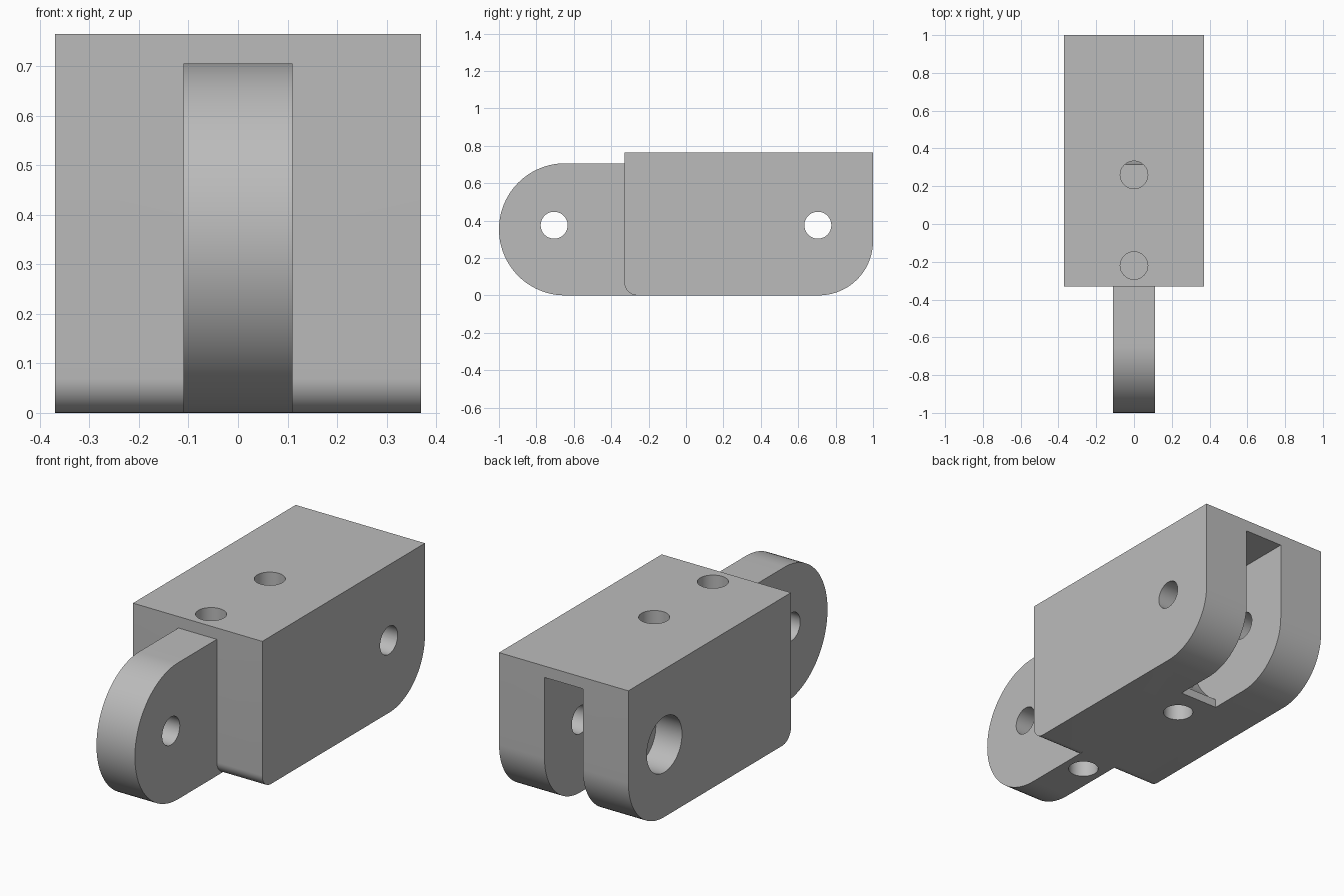
import bpy, bmesh
from math import sin, cos, radians
from mathutils import Matrix

cube = bpy.data.objects.get("Cube")
if cube:
    bpy.data.objects.remove(cube, do_unlink=True)

grey = bpy.data.materials.new("plain_grey")
grey.use_nodes = True
COLOR = (0.5, 0.5, 0.5, 1)
grey.diffuse_color = COLOR
grey.node_tree.nodes["Principled BSDF"].inputs["Base Color"].default_value = COLOR


def finish(bm, name):
    bmesh.ops.recalc_face_normals(bm, faces=bm.faces)
    mesh = bpy.data.meshes.new(name)
    bm.to_mesh(mesh)
    bm.free()
    mesh.materials.append(grey)
    obj = bpy.data.objects.new(name, mesh)
    bpy.context.collection.objects.link(obj)
    return obj


def arc(y, z, r, start, end, steps=24):
    angles = [radians(start + (end - start) * i / steps) for i in range(steps + 1)]
    return [(y + r * cos(a), z + r * sin(a)) for a in angles]


def side_profile(name, points, half_width):
    """Extrude a side (y, z) outline across x."""
    bm = bmesh.new()
    face = bm.faces.new([bm.verts.new((-half_width, y, z)) for y, z in points])
    out = bmesh.ops.extrude_face_region(bm, geom=[face])
    moved = [v for v in out["geom"] if isinstance(v, bmesh.types.BMVert)]
    bmesh.ops.translate(bm, verts=moved, vec=(2 * half_width, 0, 0))
    return finish(bm, name)


def rod(name, radius, length, center, across=False):
    bm = bmesh.new()
    turn = Matrix.Rotation(radians(90), 4, "Y") if across else Matrix()
    bmesh.ops.create_cone(bm, cap_ends=True, segments=48, radius1=radius, radius2=radius,
                          depth=length, matrix=Matrix.Translation(center) @ turn)
    return finish(bm, name)


def combine(target, other, operation):
    other.hide_render = True
    mod = target.modifiers.new(operation.lower(), "BOOLEAN")
    mod.operation = operation
    mod.solver = "EXACT"
    mod.object = other
    bpy.context.view_layer.objects.active = target
    bpy.ops.object.modifier_apply(modifier=mod.name)
    bpy.data.objects.remove(other, do_unlink=True)


FRONT, TOP, TONGUE_TOP = -0.33, 0.765, 0.706
PIN_Z, PIN_Y, PIN_R = 0.375, 0.705, 0.072

# Main block with rounded lower edges
block = side_profile("hinge_link", [(1, TOP), (FRONT, TOP)]
                     + arc(FRONT + 0.07, 0.07, 0.07, 180, 270, 12)
                     + arc(0.71, 0.29, 0.29, 270, 360), 0.37)

# Round-ended tongue at the front
r = TONGUE_TOP / 2
tongue = side_profile("tongue", [(-0.15, 0), (-0.15, TONGUE_TOP)]
                      + arc(r - 1, r, r, 90, 270, 48), 0.11)
combine(block, tongue, "UNION")

# Fork slot at the back with a concave inner end
slot = side_profile("slot_cutter", arc(PIN_Y, PIN_Z, 0.39, 122, 238, 36)
                    + [(0.498, -0.1), (1.1, -0.1), (1.1, TONGUE_TOP)], 0.11)
combine(block, slot, "DIFFERENCE")

# Pin holes, with a counterbore on the right fork arm
for y in (-PIN_Y, PIN_Y):
    combine(block, rod("pin_cutter", PIN_R, 1, (0, y, PIN_Z), True), "DIFFERENCE")
combine(block, rod("counterbore_cutter", 2 * PIN_R, 0.3, (-0.37, PIN_Y, PIN_Z), True),
        "DIFFERENCE")

# Blind cord holes in the top and underside
for y in (-0.22, 0.26):
    combine(block, rod("top_hole_cutter", 0.073, 0.8, (0, y, 0.75)), "DIFFERENCE")
for y in (-0.39, 0.34):
    combine(block, rod("bottom_hole_cutter", 0.073, 0.5, (0, y, 0)), "DIFFERENCE")

bpy.ops.object.select_all(action="DESELECT")
block.select_set(True)
bpy.context.view_layer.objects.active = block
bpy.ops.object.shade_smooth_by_angle(angle=radians(30))
